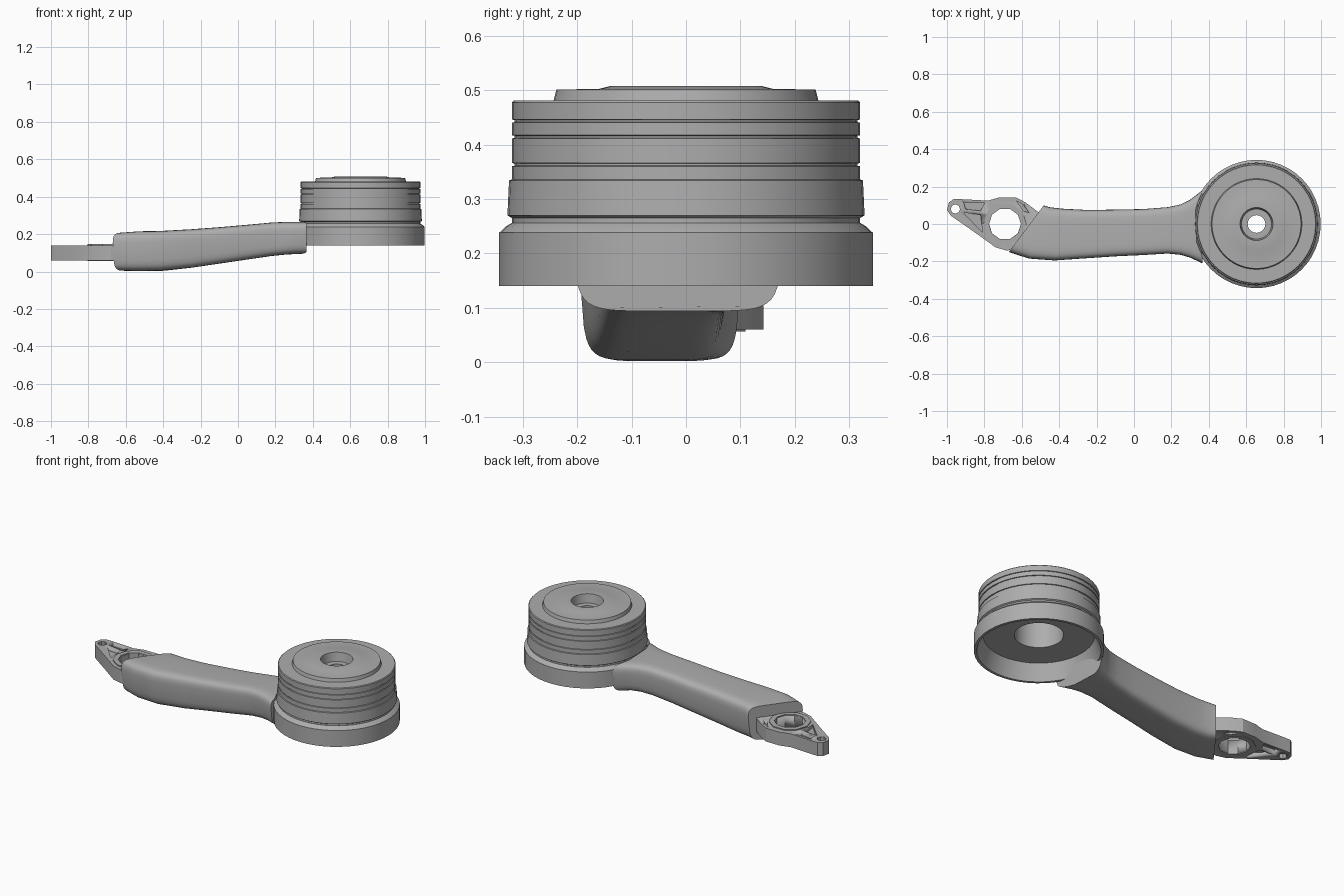
import bpy, bmesh, math

cube = bpy.data.objects.get("Cube")
if cube:
    bpy.data.objects.remove(cube, do_unlink=True)

mat = bpy.data.materials.new("metal grey")
mat.use_nodes = True
GREY = (0.42, 0.42, 0.42, 1)
mat.diffuse_color = GREY
mat.node_tree.nodes["Principled BSDF"].inputs["Base Color"].default_value = GREY


def finish(name, bm, angle=25):
    bmesh.ops.recalc_face_normals(bm, faces=bm.faces)
    mesh = bpy.data.meshes.new(name)
    bm.to_mesh(mesh)
    bm.free()
    ob = bpy.data.objects.new(name, mesh)
    bpy.context.collection.objects.link(ob)
    mesh.materials.append(mat)
    bpy.ops.object.select_all(action='DESELECT')
    ob.select_set(True)
    bpy.context.view_layer.objects.active = ob
    bpy.ops.object.shade_smooth_by_angle(angle=math.radians(angle))
    return ob


def bridge(bm, rings, closed):
    """Skin a list of vertex loops."""
    pairs = list(zip(rings, rings[1:]))
    if closed:
        pairs.append((rings[-1], rings[0]))
    for a, b in pairs:
        for i in range(len(a)):
            j = (i + 1) % len(a)
            bm.faces.new((a[i], a[j], b[j], b[i]))


def lathe(name, profile, cx, sides):
    bm = bmesh.new()
    turn = [2 * math.pi * i / sides for i in range(sides)]
    rings = [[bm.verts.new((cx + r * math.cos(t), r * math.sin(t), z)) for t in turn]
             for r, z in profile]
    bridge(bm, rings, True)
    return finish(name, bm)


def prism(name, points, z0, z1):
    bm = bmesh.new()
    low, high = [[bm.verts.new((x, y, z)) for x, y in points] for z in (z0, z1)]
    bm.faces.new(low)
    bm.faces.new(high)
    bridge(bm, [low, high], False)
    return finish(name, bm)


def circle(cx, cy, r, n):
    return [(cx + r * math.cos(2 * math.pi * i / n), cy + r * math.sin(2 * math.pi * i / n))
            for i in range(n)]


def cut(ob, points, z0, z1):
    cutter = prism("cutter", points, z0, z1)
    cutter.hide_render = True
    mod = ob.modifiers.new("cut", 'BOOLEAN')
    mod.operation, mod.solver, mod.object = 'DIFFERENCE', 'EXACT', cutter
    bpy.context.view_layer.objects.active = ob
    bpy.ops.object.modifier_apply(modifier=mod.name)
    bpy.data.objects.remove(cutter, do_unlink=True)


# Round head: base skirt, grooved drum, cap, stepped bore and hollow underside
HEAD_X = 0.655
profile = [(0.343, 0.14), (0.343, 0.238), (0.33, 0.25), (0.32, 0.256),
           (0.32, 0.265), (0.328, 0.27), (0.325, 0.334), (0.32, 0.336)]
for z in (0.363, 0.414, 0.443):
    profile += [(0.32, z - 0.003), (0.315, z - 0.002), (0.315, z + 0.002), (0.32, z + 0.003)]
profile += [(0.32, 0.477), (0.316, 0.481), (0.243, 0.481), (0.238, 0.501),
            (0.16, 0.502), (0.14, 0.507), (0.088, 0.507), (0.08, 0.455),
            (0.047, 0.455), (0.047, 0.40), (0.13, 0.40), (0.13, 0.235),
            (0.295, 0.235), (0.328, 0.14)]
lathe("round_head", profile, HEAD_X, 48)

# Arm: rounded sections (x, y min, y max, z min, z max, skew)
sections = [(-0.58, -0.15, 0.10, 0.004, 0.208, 0.75), (-0.50, -0.185, 0.09, 0.002, 0.215, 0.4),
            (-0.40, -0.195, 0.082, 0.004, 0.217, 0.15), (-0.25, -0.183, 0.075, 0.02, 0.226, 0),
            (-0.10, -0.173, 0.077, 0.042, 0.237, 0), (0.05, -0.166, 0.08, 0.064, 0.25, 0),
            (0.18, -0.158, 0.09, 0.083, 0.262, 0), (0.25, -0.165, 0.105, 0.09, 0.265, 0),
            (0.30, -0.18, 0.13, 0.093, 0.265, 0), (None, -0.21, 0.18, 0.094, 0.265, 0)]
SIDES = 36


def power(v):
    return math.copysign(abs(v) ** 0.34, v)


bm = bmesh.new()
rings = []
for x, y0, y1, z0, z1, skew in sections:
    ring = []
    for i in range(SIDES):
        t = 2 * math.pi * (i + 0.5) / SIDES
        up = power(math.sin(t))
        taper = 1 + 0.12 * min(up, 0)  # narrower underside
        y = (y0 + y1) / 2 + (y1 - y0) / 2 * power(math.cos(t)) * taper
        z = (z0 + z1) / 2 + (z1 - z0) / 2 * up
        if x is None:  # the last section wraps the head
            px = min(HEAD_X - math.sqrt(0.335 ** 2 - y * y), 0.365)
        else:
            px = x + skew * (y + 0.03)
        ring.append(bm.verts.new((px, y, z)))
    rings.append(ring)
bridge(bm, rings, False)
bm.faces.new(rings[0])
bm.faces.new(rings[-1])
finish("arm", bm, 40)

# Mounting tongue: tapered plate with an eye, a pin hole and shallow pockets
outline = [(-1.0, 0.075), (-0.99, 0.115), (-0.965, 0.133), (-0.93, 0.133), (-0.78, 0.125),
           (-0.72, 0.142), (-0.63, 0.142), (-0.58, 0.115), (-0.48, 0.04), (-0.55, -0.11),
           (-0.62, -0.132), (-0.68, -0.142), (-0.74, -0.125), (-0.83, -0.06), (-0.98, 0.045)]
tongue = prism("mounting_tongue", outline, 0.06, 0.14)
cut(tongue, circle(-0.69, 0, 0.085, 10), 0, 0.3)
cut(tongue, circle(-0.955, 0.08, 0.025, 8), 0, 0.3)
pockets = [[(-0.91, 0.115), (-0.80, 0.112), (-0.82, 0.07), (-0.90, 0.08)],
           [(-0.91, 0.06), (-0.82, 0.05), (-0.81, -0.045)],
           [(-0.63, 0.125), (-0.59, 0.1), (-0.56, 0.06), (-0.59, 0.07)]]
for pocket in pockets:
    for z in (0.06, 0.14):
        cut(tongue, pocket, z - 0.02, z + 0.02)

# Raised collar around the eye
bm = bmesh.new()
rings = [[bm.verts.new((x, y, z)) for x, y in circle(-0.69, 0, r, 10)]
         for r, z in ((0.086, 0.057), (0.115, 0.057), (0.115, 0.146), (0.086, 0.146))]
bridge(bm, rings, True)
finish("eye_collar", bm)
